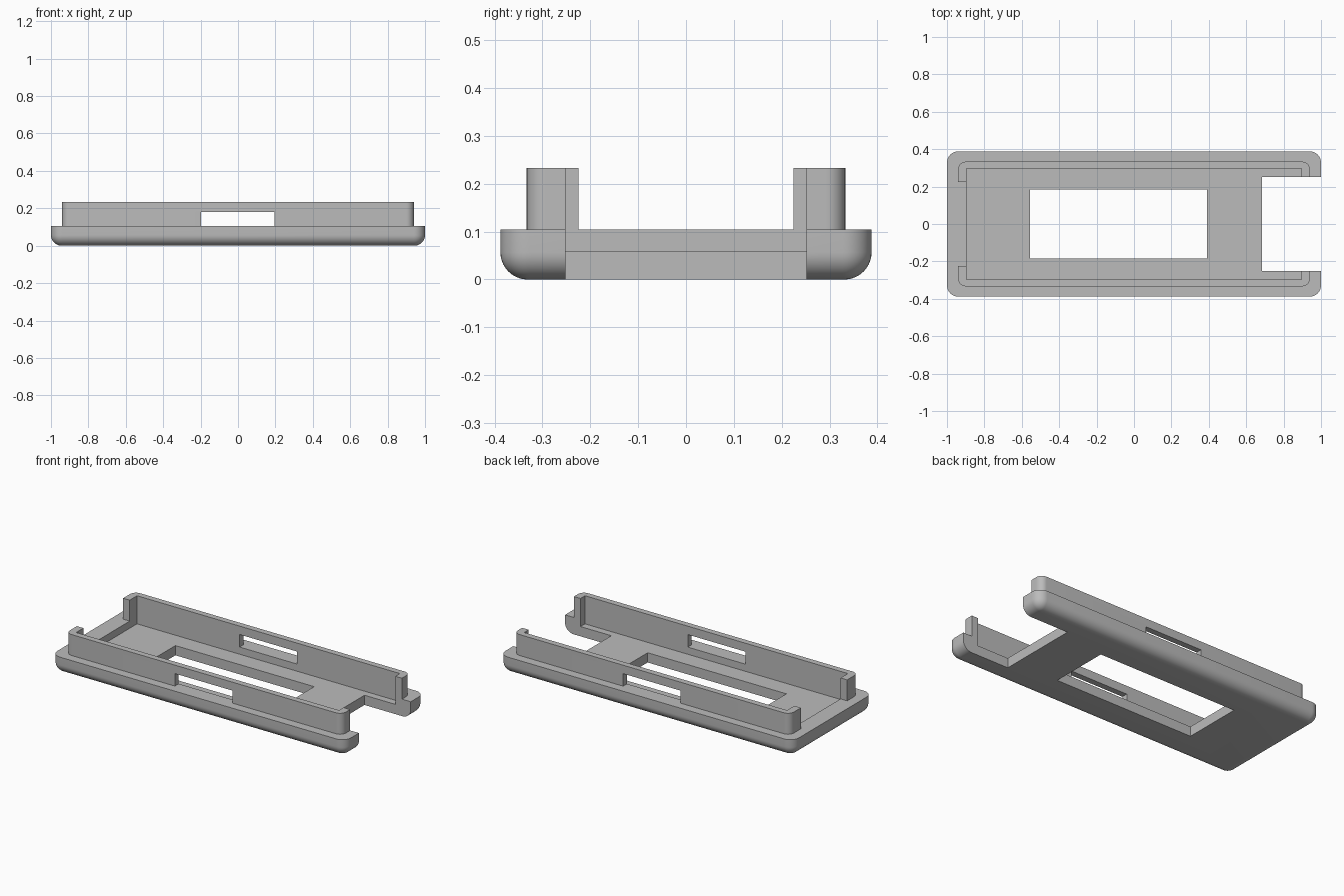
import bpy
import bmesh
from math import sin, cos, pi

cube = bpy.data.objects.get("Cube")
if cube:
    bpy.data.objects.remove(cube, do_unlink=True)

grey = bpy.data.materials.new("plain grey")
grey.use_nodes = True
colour = (0.5, 0.5, 0.5, 1)
grey.diffuse_color = colour
grey.node_tree.nodes["Principled BSDF"].inputs["Base Color"].default_value = colour

BASE_TOP, FLOOR, RIM_TOP = 0.104, 0.06, 0.233
POCKET_X, POCKET_Y = 0.895, 0.296
NOTCH_Y = 0.252
STEPS = 10


def rounded_rect(hx, hy, r):
    """Counter-clockwise outline with rounded corners."""
    points = []
    for k, (sx, sy) in enumerate([(1, 1), (-1, 1), (-1, -1), (1, -1)]):
        for i in range(STEPS + 1):
            a = (k + i / STEPS) * pi / 2
            points.append((sx * (hx - r) + r * cos(a), sy * (hy - r) + r * sin(a)))
    return points


def stacked_solid(name, layers):
    """Closed solid skinned through (half x, half y, radius, z) layers."""
    bm = bmesh.new()
    rings = [[bm.verts.new((x, y, z)) for x, y in rounded_rect(hx, hy, r)]
             for hx, hy, r, z in layers]
    for low, high in zip(rings, rings[1:]):
        for i in range(len(low)):
            j = (i + 1) % len(low)
            bm.faces.new((low[i], low[j], high[j], high[i]))
    bm.faces.new(rings[0][::-1])
    bm.faces.new(rings[-1])
    mesh = bpy.data.meshes.new(name)
    bm.to_mesh(mesh)
    bm.free()
    mesh.materials.append(grey)
    obj = bpy.data.objects.new(name, mesh)
    bpy.context.collection.objects.link(obj)
    return obj


def cut_box(obj, x0, x1, y0, y1, z0, z1):
    """Subtract a box and discard the cutter."""
    bpy.ops.mesh.primitive_cube_add(
        size=1, location=((x0 + x1) / 2, (y0 + y1) / 2, (z0 + z1) / 2))
    cutter = bpy.context.object
    cutter.name = "cutter"
    cutter.scale = (x1 - x0, y1 - y0, z1 - z0)
    cutter.hide_render = True
    cutter.data.materials.append(grey)
    bpy.context.view_layer.objects.active = obj
    mod = obj.modifiers.new("cut", "BOOLEAN")
    mod.operation, mod.solver, mod.object = "DIFFERENCE", "EXACT", cutter
    bpy.ops.object.modifier_apply(modifier=mod.name)
    bpy.data.objects.remove(cutter, do_unlink=True)


# Tray base with a rounded lower edge
fillet = 0.057
layers = []
for i in range(STEPS + 1):
    a = i / STEPS * pi / 2
    inset = fillet * (1 - sin(a))
    layers.append((1 - inset, 0.388 - inset, 0.06 - inset, fillet * (1 - cos(a))))
layers.append((1, 0.388, 0.06, BASE_TOP))
base = stacked_solid("tray_base", layers)

# Pocket, floor window and end notch
cut_box(base, -POCKET_X, POCKET_X, -POCKET_Y, POCKET_Y, FLOOR, 0.3)
cut_box(base, -0.555, 0.39, -0.184, 0.184, -0.1, 0.3)
cut_box(base, 0.685, 1.2, -NOTCH_Y, NOTCH_Y, -0.1, 0.3)

# Upright rim, open at both ends, with a slot in each long side
rim = stacked_solid("upright_rim", [(0.94, 0.333, 0.04, BASE_TOP),
                                    (0.94, 0.333, 0.04, RIM_TOP)])
cut_box(rim, -POCKET_X, POCKET_X, -POCKET_Y, POCKET_Y, 0, 0.4)
cut_box(rim, -1.2, -0.8, -0.225, 0.225, 0, 0.4)
cut_box(rim, 0.8, 1.2, -NOTCH_Y, NOTCH_Y, 0, 0.4)
cut_box(rim, -0.197, 0.195, -0.6, 0.6, 0, 0.181)

# Smooth rounded edges, keep cut edges sharp
for obj in (base, rim):
    bpy.ops.object.select_all(action="DESELECT")
    obj.select_set(True)
    bpy.context.view_layer.objects.active = obj
    bpy.ops.object.shade_smooth_by_angle(angle=pi / 6)
